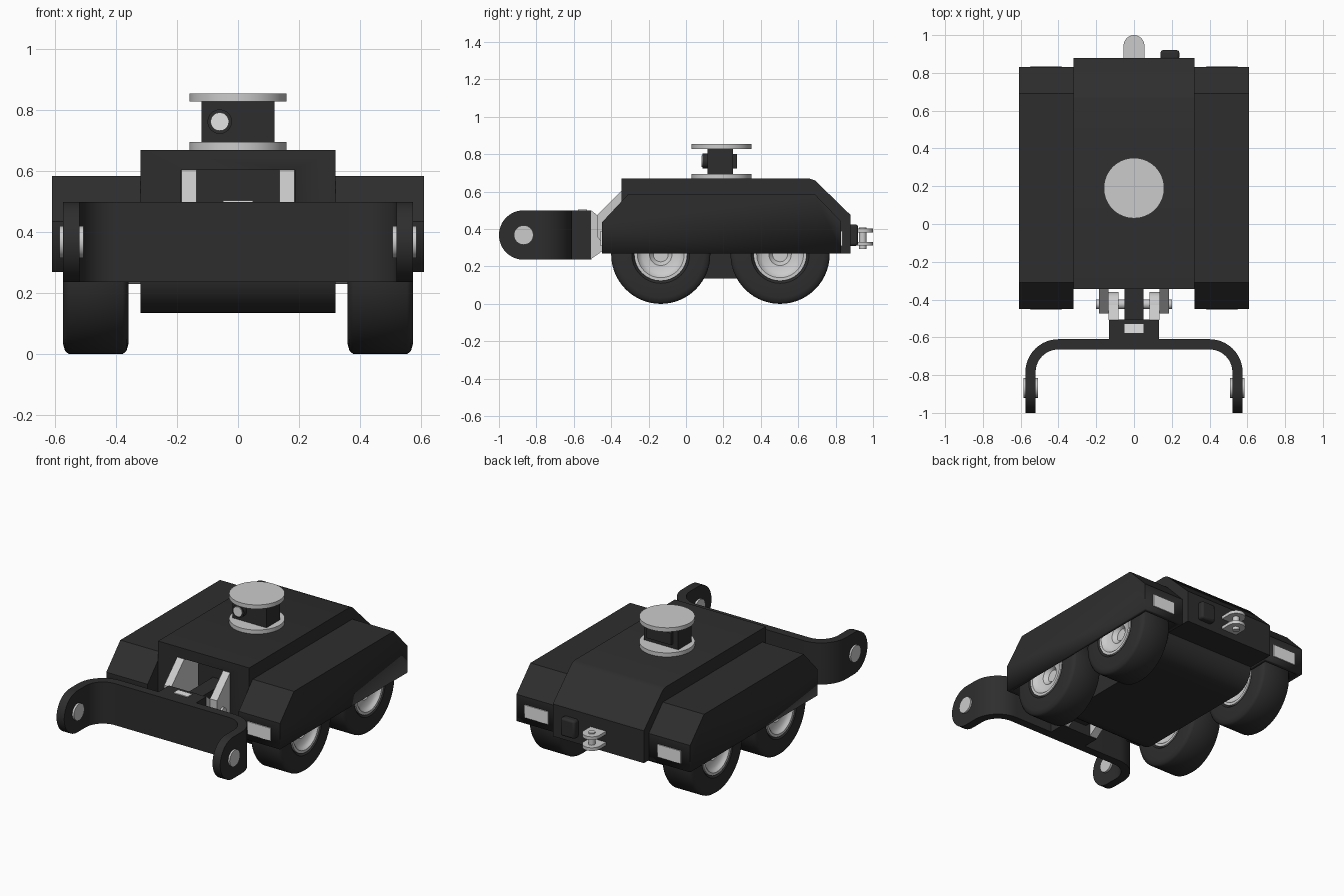
import bpy, bmesh, math
from mathutils import Matrix, Vector

if "Cube" in bpy.data.objects:
    bpy.data.objects.remove(bpy.data.objects["Cube"])


def material(name, v):
    m = bpy.data.materials.new(name)
    m.diffuse_color = (v, v, v, 1)
    m.use_nodes = True
    m.node_tree.nodes["Principled BSDF"].inputs["Base Color"].default_value = m.diffuse_color
    return m


DARK = material("charcoal", 0.027)
GREY = material("light grey metal", 0.6)
WHITE = material("lamp white", 0.78)


def finish(name, bm, mat, angle=30):
    bmesh.ops.recalc_face_normals(bm, faces=bm.faces[:])
    me = bpy.data.meshes.new(name)
    bm.to_mesh(me)
    bm.free()
    ob = bpy.data.objects.new(name, me)
    bpy.context.collection.objects.link(ob)
    me.materials.append(mat)
    bpy.ops.object.select_all(action='DESELECT')
    ob.select_set(True)
    bpy.context.view_layer.objects.active = ob
    bpy.ops.object.shade_smooth_by_angle(angle=math.radians(angle))
    return ob


def box(name, x, y, z, mat):
    bm = bmesh.new()
    bmesh.ops.create_cube(bm, size=1)
    for v in bm.verts:
        v.co = Vector([(a + b) / 2 + c * (b - a) for (a, b), c in zip((x, y, z), v.co)])
    return finish(name, bm, mat)


def prism(name, pts, a, b, mat, axis='X', open_bottom=False):
    """Extrude a (y,z) profile along x, or an (x,y) profile along z."""
    bm = bmesh.new()
    put = (lambda p, t: (t, *p)) if axis == 'X' else (lambda p, t: (*p, t))
    f = bm.faces.new([bm.verts.new(put(p, a)) for p in pts])
    r = bmesh.ops.extrude_face_region(bm, geom=[f])
    d = Vector((b - a, 0, 0)) if axis == 'X' else Vector((0, 0, b - a))
    bmesh.ops.translate(bm, vec=d, verts=[g for g in r['geom'] if isinstance(g, bmesh.types.BMVert)])
    bmesh.ops.recalc_face_normals(bm, faces=bm.faces[:])
    if open_bottom:
        low = [f for f in bm.faces if f.normal.z < -0.9]
        bmesh.ops.delete(bm, geom=low, context='FACES')
    return finish(name, bm, mat)


def cyl(name, c, r, length, axis, mat, seg=40):
    bm = bmesh.new()
    rot = {'X': Matrix.Rotation(math.pi / 2, 4, 'Y'),
           'Y': Matrix.Rotation(math.pi / 2, 4, 'X'), 'Z': Matrix()}[axis]
    bmesh.ops.create_cone(bm, cap_ends=True, segments=seg, radius1=r, radius2=r,
                          depth=length, matrix=Matrix.Translation(c) @ rot)
    return finish(name, bm, mat)


def lathe(name, prof, c, mat, seg=56):
    """Spin a closed (x offset, radius) profile round the x axis at c."""
    bm = bmesh.new()
    rings = [[bm.verts.new((c[0] + t, c[1] + r * math.cos(k * math.tau / seg),
                            c[2] + r * math.sin(k * math.tau / seg))) for t, r in prof]
             for k in range(seg)]
    n = len(prof)
    for k in range(seg):
        p, q = rings[k], rings[(k + 1) % seg]
        for i in range(n):
            j = (i + 1) % n
            bm.faces.new((p[i], p[j], q[j], q[i]))
    return finish(name, bm, mat, 40)


def arc(cx, cy, r, a0, a1, n=10):
    return [(cx + r * math.cos(math.radians(a0 + (a1 - a0) * i / n)),
             cy + r * math.sin(math.radians(a0 + (a1 - a0) * i / n))) for i in range(n + 1)]


# Central hull with rounded belly and front recess
hull = prism("hull", [(-0.345, 0.67), (0.66, 0.67), (0.69, 0.66), (0.88, 0.475), (0.88, 0.27), (0.70, 0.27)]
             + arc(0.565, 0.27, 0.135, 0, -90) + arc(-0.21, 0.27, 0.135, -90, -180),
             -0.32, 0.32, DARK)
cutter = box("recess_cutter", (-0.187, 0.187), (-0.6, -0.18), (0.26, 0.605), DARK)
cutter.hide_render = True
cutter.display_type = 'WIRE'
mod = hull.modifiers.new("recess", 'BOOLEAN')
mod.object = cutter
mod.operation = 'DIFFERENCE'
mod.solver = 'EXACT'

# Tyre and rim cross-sections
tyre = [(-0.09, 0.14), (-0.107, 0.155), (-0.107, 0.232), (-0.101, 0.255), (-0.088, 0.265)]
tyre += [(-t, r) for t, r in reversed(tyre)]
rim = [(-0.05, 0.004), (-0.05, 0.04), (-0.075, 0.06), (-0.08, 0.10), (-0.092, 0.115), (-0.105, 0.125), (-0.105, 0.142)]
rim += [(-t, r) for t, r in reversed(rim)]

for s, side in ((-1, "left"), (1, "right")):
    def xs(a, b):
        return tuple(sorted((s * a, s * b)))

    # Hollow wheel pod
    pod = prism(f"{side}_pod", [(-0.45, 0.27), (-0.45, 0.435), (-0.31, 0.585), (0.69, 0.585),
                                (0.83, 0.44), (0.83, 0.27)], *xs(0.32, 0.61), DARK, open_bottom=True)
    sol = pod.modifiers.new("wall", 'SOLIDIFY')
    sol.thickness = 0.025
    sol.offset = -1
    sol.use_even_offset = True
    # Lamps
    box(f"{side}_front_lamp", xs(0.385, 0.548), (-0.456, -0.447), (0.31, 0.39), WHITE)
    box(f"{side}_rear_lamp", xs(0.385, 0.548), (0.827, 0.836), (0.31, 0.39), WHITE)
    # Wheels
    for y, end in ((-0.135, "front"), (0.503, "rear")):
        c = (s * 0.467, y, 0.265)
        lathe(f"{side}_{end}_tyre", tyre, c, DARK)
        lathe(f"{side}_{end}_rim", rim, c, GREY)
        cyl(f"{side}_{end}_axle", (s * 0.41, y, 0.265), 0.035, 0.22, 'X', GREY, 24)
    # Mount plates and lugs at the front
    prism(f"{side}_mount_plate", [(-0.2, 0.604), (-0.345, 0.604), (-0.475, 0.475), (-0.475, 0.36),
                                  (-0.46, 0.34), (-0.43, 0.33), (-0.2, 0.30)], *xs(0.136, 0.186), GREY)
    prism(f"{side}_lug", [(-0.508, 0.5), (-0.508, 0.24), (-0.45, 0.28)]
          + arc(-0.43, 0.37, 0.07, -60, 90), *xs(0.082, 0.134), GREY)
    # Fork end pin
    cyl(f"{side}_fork_pin", (s * 0.547, -0.868, 0.368), 0.052, 0.078, 'X', GREY)

# Fork hinge
cyl("hinge_pin", (0, -0.425, 0.39), 0.025, 0.40, 'X', GREY, 28)
box("hinge_bar", (-0.05, 0.05), (-0.51, -0.18), (0.30, 0.45), DARK)
box("fork_neck", (-0.132, 0.132), (-0.625, -0.505), (0.236, 0.499), DARK)
box("neck_plate", (-0.05, 0.05), (-0.577, -0.53), (0.497, 0.504), WHITE)

# Fork: a strip swept in plan, its height tapering to round ends
R, CY, CZ = 0.132, -0.868, 0.368
half = [(0.40 + 0.148 * math.sin(a), -0.785 + 0.148 * math.cos(a), math.sin(a), math.cos(a))
        for a in [i * math.pi / 24 for i in range(13)]]
half += [(0.548, CY - R * math.sin(i * math.pi / 24), 1, 0) for i in range(12)]
half += [(0.548, CY - R * 0.9995, 1, 0)]
path = [(-x, y, -nx, ny) for x, y, nx, ny in reversed(half)] + half
bm = bmesh.new()
loops = []
for x, y, nx, ny in path:
    h = R * math.sqrt(max(0, 1 - (min(0, y - CY) / R) ** 2))
    loops.append([bm.verts.new((x + nx * o, y + ny * o, CZ + k * h))
                  for o, k in ((0.027, -1), (0.027, 1), (-0.027, 1), (-0.027, -1))])
for p, q in zip(loops, loops[1:]):
    for i in range(4):
        j = (i + 1) % 4
        bm.faces.new((p[i], p[j], q[j], q[i]))
bm.faces.new(loops[0])
bm.faces.new(loops[-1])
finish("fork", bm, DARK)

# Sensor turret
TY = 0.19
cyl("turret_base", (0, TY, 0.682), 0.16, 0.027, 'Z', GREY, 64)
box("turret_body", (-0.12, 0.12), (0.115, 0.25), (0.69, 0.835), DARK)
box("turret_back_panel", (-0.085, 0.085), (0.248, 0.274), (0.725, 0.80), DARK)
cyl("turret_cap", (0, TY, 0.842), 0.16, 0.026, 'Z', GREY, 64)
cyl("lens_barrel", (-0.06, 0.104, 0.763), 0.04, 0.034, 'Y', DARK)
cyl("lens", (-0.06, 0.10, 0.763), 0.03, 0.036, 'Y', WHITE)

# Rear socket and tow hitch
sock = box("rear_socket", (0.14, 0.24), (0.87, 0.92), (0.31, 0.425), DARK)
bev = sock.modifiers.new("soft_edges", 'BEVEL')
bev.width = 0.012
bev.segments = 2
for z, n in ((0.312, "lower"), (0.382, "upper")):
    prism(f"{n}_hitch_plate", [(-0.055, 0.87), (0.055, 0.87)] + arc(0, 0.945, 0.055, 0, 180, 16),
          z, z + 0.02, GREY, axis='Z')
cyl("hitch_pin", (0, 0.945, 0.352), 0.02, 0.115, 'Z', GREY, 24)
